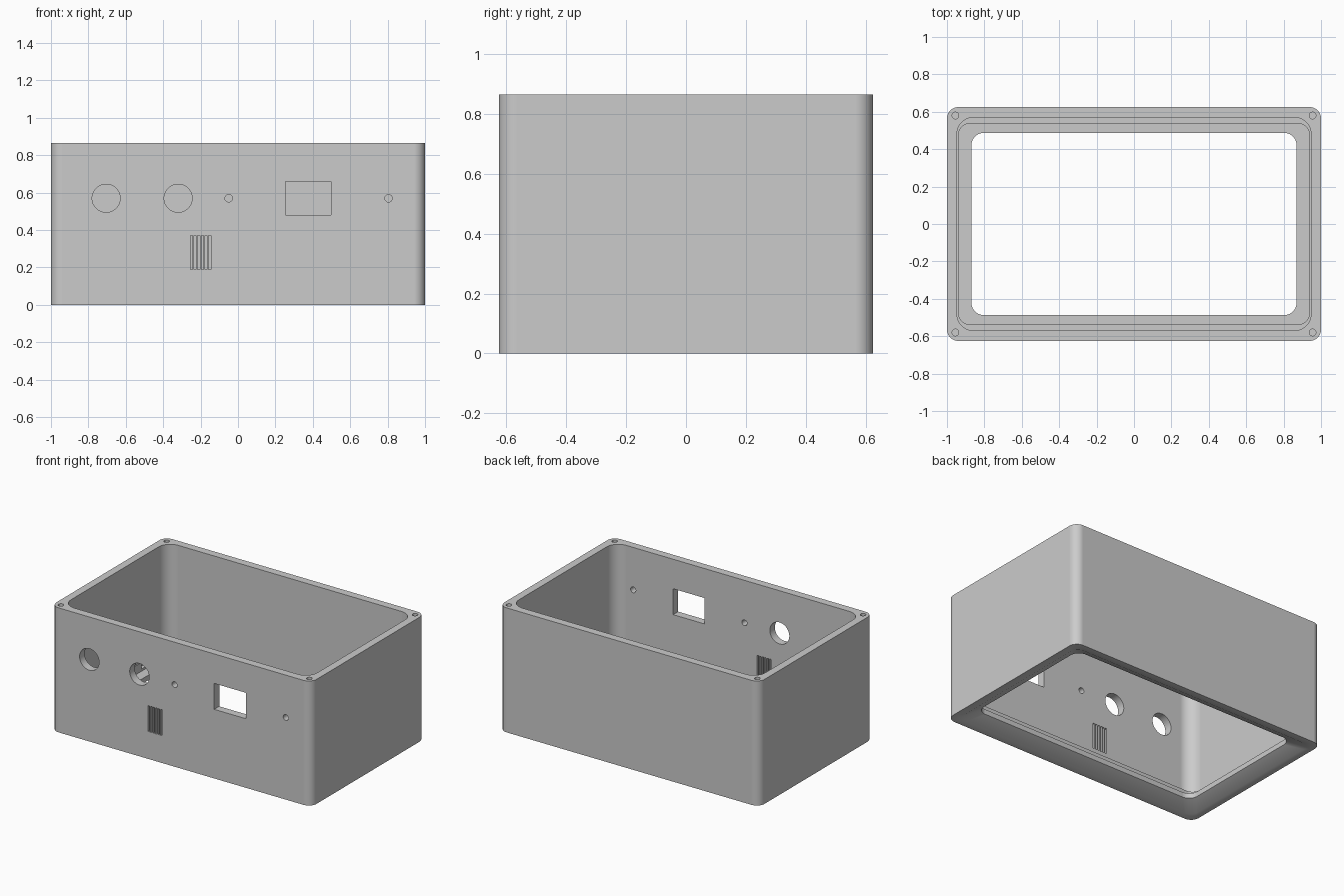
import bpy, bmesh, math
from mathutils import Matrix

if "Cube" in bpy.data.objects:
    bpy.data.objects.remove(bpy.data.objects["Cube"])

SEG = 10  # segments per rounded corner


def ring(bm, hx, hy, r, z):
    """Rounded rectangle of vertices at height z."""
    verts = []
    for k, (sx, sy) in enumerate([(1, 1), (-1, 1), (-1, -1), (1, -1)]):
        for i in range(SEG + 1):
            a = math.radians(90 * (k + i / SEG))
            verts.append(bm.verts.new((sx * (hx - r) + r * math.cos(a),
                                       sy * (hy - r) + r * math.sin(a), z)))
    return verts


def make_object(name, bm):
    bmesh.ops.recalc_face_normals(bm, faces=bm.faces)
    mesh = bpy.data.meshes.new(name)
    bm.to_mesh(mesh)
    bm.free()
    obj = bpy.data.objects.new(name, mesh)
    bpy.context.collection.objects.link(obj)
    return obj


def box(bm, x0, x1, y0, y1, z0, z1):
    m = (Matrix.Translation(((x0 + x1) / 2, (y0 + y1) / 2, (z0 + z1) / 2))
         @ Matrix.Diagonal((x1 - x0, y1 - y0, z1 - z0, 1)))
    bmesh.ops.create_cube(bm, size=1, matrix=m)


def cylinder(bm, loc, r, depth, along_y=False, n=32):
    m = Matrix.Translation(loc)
    if along_y:
        m = m @ Matrix.Rotation(math.pi / 2, 4, 'X')
    bmesh.ops.create_cone(bm, cap_ends=True, segments=n, radius1=r, radius2=r,
                          depth=depth, matrix=m)


# Enclosure shell: half width, half depth, corner radius, height of each loop
H = 0.865
sections = [
    (1.0, 0.625, 0.06, 0.0),       # outer wall
    (1.0, 0.625, 0.06, H),
    (0.947, 0.57, 0.09, H),        # rim and inner wall
    (0.947, 0.57, 0.09, 0.14),
    (0.938, 0.537, 0.06, 0.14),    # lower lip
    (0.938, 0.537, 0.06, 0.08),
    (0.869, 0.487, 0.065, 0.08),   # floor flange and opening
    (0.869, 0.487, 0.065, 0.045),
    (0.95, 0.575, 0.06, 0.0),      # sloped underside
]
bm = bmesh.new()
loops = [ring(bm, *s) for s in sections]
for a, b in zip(loops, loops[1:] + loops[:1]):
    for i in range(len(a)):
        j = (i + 1) % len(a)
        bm.faces.new((a[i], a[j], b[j], b[i]))
shell = make_object("enclosure_shell", bm)

# Cutters for all openings
bm = bmesh.new()
for x, r in ((-0.705, 0.075), (-0.32, 0.075), (-0.05, 0.02), (0.805, 0.02)):
    cylinder(bm, (x, -0.6, 0.57), r, 0.2, along_y=True, n=48 if r > 0.05 else 24)
box(bm, 0.255, 0.498, -0.7, -0.5, 0.48, 0.66)            # display window
for i in range(6):                                       # vent slots
    x = -0.255 + i * 0.0196
    box(bm, x, x + 0.012, -0.7, -0.5, 0.19, 0.37)
for sx in (-1, 1):
    for sy in (-1, 1):
        cylinder(bm, (sx * 0.955, sy * 0.58, H), 0.018, 0.2, n=24)   # screw holes
        cx = sx * 0.943
        box(bm, cx - 0.02, cx + 0.02, sy * 0.31 - 0.03, sy * 0.31 + 0.03,
            0.095, 0.13)                                 # lip notches
cutter = make_object("opening_cutter", bm)
cutter.hide_render = True

bpy.context.view_layer.objects.active = shell
shell.select_set(True)
mod = shell.modifiers.new("openings", 'BOOLEAN')
mod.operation = 'DIFFERENCE'
mod.solver = 'EXACT'
mod.object = cutter
bpy.ops.object.modifier_apply(modifier=mod.name)
bpy.data.objects.remove(cutter, do_unlink=True)

# Finish
grey = bpy.data.materials.new("light_grey")
grey.diffuse_color = (0.6, 0.6, 0.6, 1)
grey.use_nodes = True
grey.node_tree.nodes["Principled BSDF"].inputs["Base Color"].default_value = grey.diffuse_color
shell.data.materials.clear()
shell.data.materials.append(grey)
bpy.ops.object.shade_smooth_by_angle(angle=math.radians(30))
wn = shell.modifiers.new("weighted_normals", 'WEIGHTED_NORMAL')
wn.keep_sharp = True
